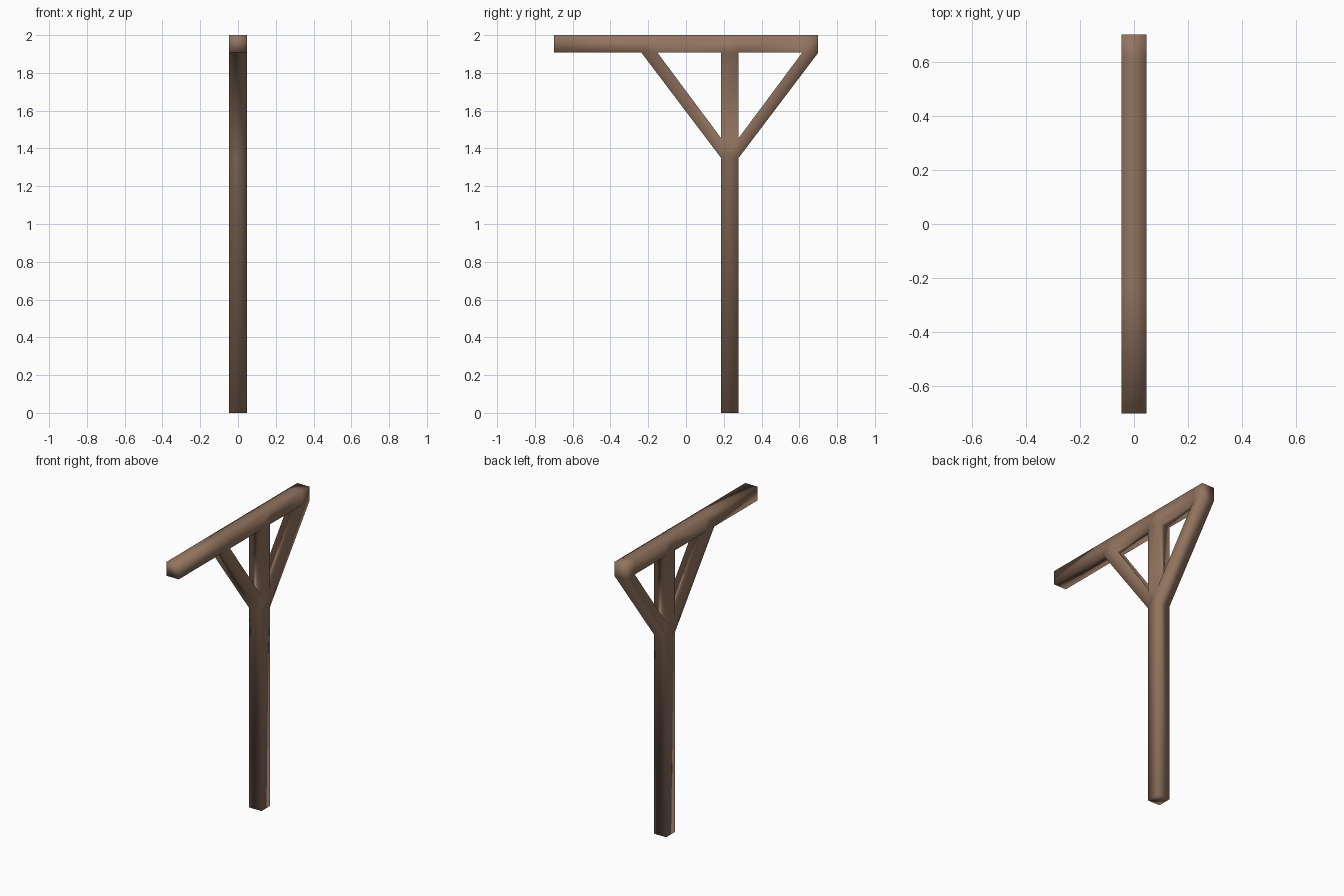
import bpy, bmesh

if "Cube" in bpy.data.objects:
    bpy.data.objects.remove(bpy.data.objects["Cube"])

W = 0.093                        # timber thickness
C = 0.232                        # post centre along y
A, B = C - W / 2, C + W / 2      # post sides
TOP, UNDER = 2.0, 1.907          # beam top and underside
LOW, HIGH = 1.35, 1.455          # where the braces meet the post
OUT, INN = 0.468, 0.383          # brace reach from post centre at the beam

wood = bpy.data.materials.new("brown_wood")
wood.diffuse_color = (0.29, 0.175, 0.115, 1)
wood.use_nodes = True
wood.node_tree.nodes["Principled BSDF"].inputs["Base Color"].default_value = wood.diffuse_color

bm = bmesh.new()


def cell(*pts):
    """One flat side-profile cell in the YZ plane."""
    bm.faces.new([bm.verts.new((0, y, z)) for y, z in pts])


# Post, split where the braces join
levels = [0, LOW, HIGH, UNDER]
for z0, z1 in zip(levels, levels[1:]):
    cell((A, z0), (B, z0), (B, z1), (A, z1))

# Beam, split at the post and braces
ys = [-0.7, C - OUT, C - INN, A, B, C + INN, 0.7]
for y0, y1 in zip(ys, ys[1:]):
    cell((y0, UNDER), (y1, UNDER), (y1, TOP), (y0, TOP))

# Diagonal braces on both sides of the post
cell((A, LOW), (A, HIGH), (C - INN, UNDER), (C - OUT, UNDER))
cell((B, LOW), (0.7, UNDER), (C + INN, UNDER), (B, HIGH))

# Weld the joints so the timber shades as one smooth piece
bmesh.ops.remove_doubles(bm, verts=bm.verts, dist=0.0005)
bmesh.ops.recalc_face_normals(bm, faces=bm.faces)
for f in bm.faces:
    f.smooth = True

mesh = bpy.data.meshes.new("braced_post_and_beam")
bm.to_mesh(mesh)
bm.free()
mesh.materials.append(wood)
frame = bpy.data.objects.new("braced_post_and_beam", mesh)
bpy.context.collection.objects.link(frame)

# Give the profile its thickness along x
solid = frame.modifiers.new("thickness", 'SOLIDIFY')
solid.thickness = W
solid.offset = 0
